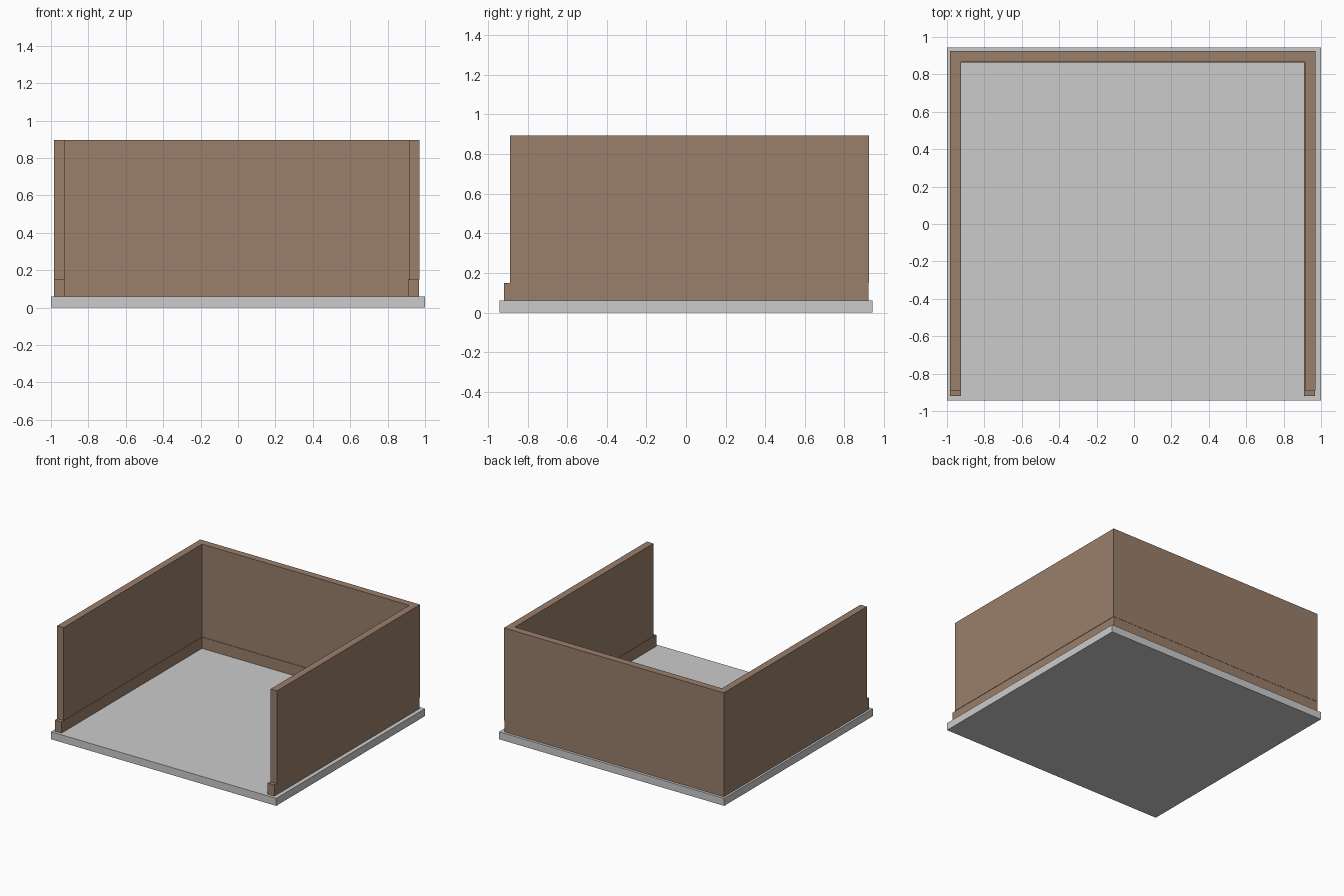
import bpy

cube = bpy.data.objects.get("Cube")
if cube:
    bpy.data.objects.remove(cube, do_unlink=True)


def material(name, colour):
    m = bpy.data.materials.new(name)
    m.use_nodes = True
    m.diffuse_color = colour
    m.node_tree.nodes["Principled BSDF"].inputs["Base Color"].default_value = colour
    return m


def extrude_outline(name, outline, bottom, top, mat):
    """Upright prism over a counter-clockwise floor outline."""
    n = len(outline)
    verts = [(x, y, z) for z in (bottom, top) for x, y in outline]
    faces = [list(reversed(range(n))), list(range(n, 2 * n))]
    faces += [(i, (i + 1) % n, (i + 1) % n + n, i + n) for i in range(n)]
    mesh = bpy.data.meshes.new(name)
    mesh.from_pydata(verts, [], faces)
    mesh.materials.append(mat)
    obj = bpy.data.objects.new(name, mesh)
    bpy.context.collection.objects.link(obj)
    return obj


def u_outline(left, right, front, back, thick):
    """Three-sided enclosure, open at the front."""
    l, r, b = left + thick, right - thick, back - thick
    return [(left, front), (l, front), (l, b), (r, b),
            (r, front), (right, front), (right, back), (left, back)]


grey = material("concrete grey", (0.6, 0.6, 0.6, 1))
brown = material("wall brown", (0.32, 0.21, 0.147, 1))

# Floor slab
slab = [(-1, -0.943), (1, -0.943), (1, 0.943), (-1, 0.943)]
extrude_outline("floor_slab", slab, 0, 0.06, grey)

# Low footing course, reaching slightly further forward and inward
extrude_outline("footing_course",
                u_outline(-0.983, 0.967, -0.92, 0.922, 0.059), 0.06, 0.15, brown)

# Main walls
extrude_outline("walls",
                u_outline(-0.983, 0.97, -0.89, 0.924, 0.057), 0.15, 0.895, brown)
